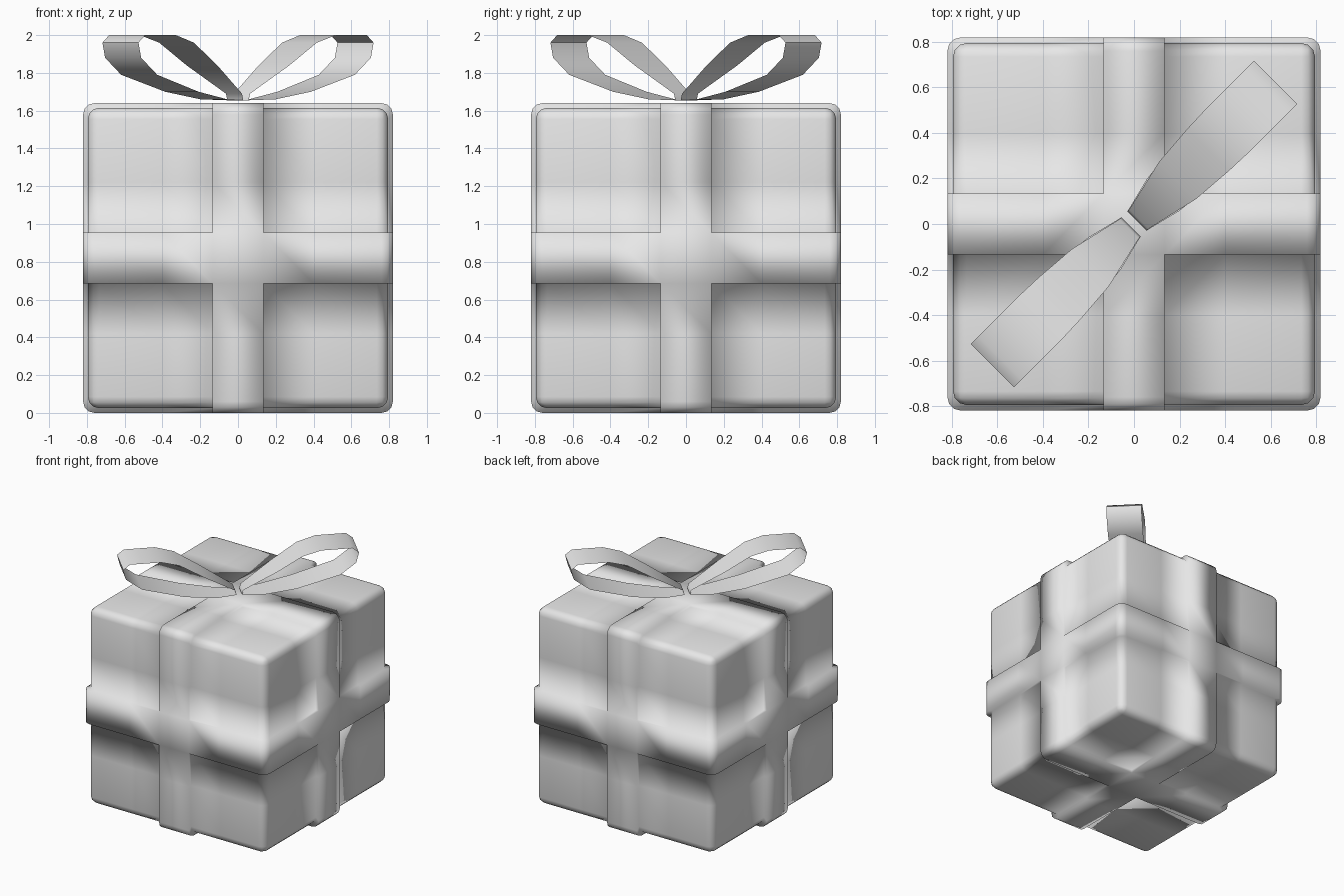
import bpy
import bmesh
import math
from mathutils import Vector

cube = bpy.data.objects.get("Cube")
if cube:
    bpy.data.objects.remove(cube, do_unlink=True)

HALF = 0.795       # half size of the box
RAISE = 0.025      # height of the ribbon above the box
BAND = 0.135       # half width of the ribbon
CENTRE = HALF + RAISE

grey = bpy.data.materials.new("light grey")
grey.use_nodes = True
grey.diffuse_color = (0.8, 0.8, 0.8, 1)
grey.node_tree.nodes["Principled BSDF"].inputs["Base Color"].default_value = (0.8, 0.8, 0.8, 1)


def make_object(name, bm):
    bmesh.ops.recalc_face_normals(bm, faces=bm.faces)
    for face in bm.faces:
        face.smooth = True
    mesh = bpy.data.meshes.new(name)
    bm.to_mesh(mesh)
    bm.free()
    mesh.materials.append(grey)
    obj = bpy.data.objects.new(name, mesh)
    bpy.context.collection.objects.link(obj)
    return obj


# Rounded box with crossing ribbon bands raised from its faces
bm = bmesh.new()
bmesh.ops.create_cube(bm, size=2 * HALF)
bmesh.ops.bevel(bm, geom=bm.edges[:], offset=0.06, segments=3, profile=0.5,
                affect='EDGES')
for axis in range(3):
    for cut in (-0.4, -BAND, BAND, 0.4):
        normal = Vector((0, 0, 0))
        normal[axis] = 1
        bmesh.ops.bisect_plane(bm, geom=bm.verts[:] + bm.edges[:] + bm.faces[:],
                               plane_co=normal * cut, plane_no=normal)
band_faces = [f for f in bm.faces
              if min(abs(c) for c in f.calc_center_median()) < BAND - 0.001]
raised = bmesh.ops.extrude_face_region(bm, geom=band_faces)
for vert in (g for g in raised["geom"] if isinstance(g, bmesh.types.BMVert)):
    for axis in range(3):
        if abs(vert.co[axis]) > HALF - 0.1:
            vert.co[axis] += math.copysign(RAISE, vert.co[axis])
# Remove the covered faces if the extrusion kept them
bmesh.ops.delete(bm, geom=[f for f in band_faces if f.is_valid], context='FACES')
bmesh.ops.translate(bm, verts=bm.verts, vec=(0, 0, CENTRE))
make_object("wrapped_box", bm)

# Bow loops: distance from the middle, height, half width
LOOP = [(0.02, 1.655, 0.06), (0.18, 1.66, 0.10), (0.42, 1.70, 0.125),
        (0.74, 1.79, 0.135), (0.86, 1.88, 0.135), (0.88, 1.96, 0.135),
        (0.83, 2.0, 0.135), (0.60, 2.0, 0.135), (0.46, 1.96, 0.13),
        (0.27, 1.84, 0.115), (0.03, 1.69, 0.06)]


def bow_loop(name, side):
    along = Vector((side, side, 0)).normalized()
    across = Vector((-along.y, along.x, 0))
    bm = bmesh.new()
    rows = [[bm.verts.new(along * d + across * w * s + Vector((0, 0, z)))
             for s in (-1, 1)] for d, z, w in LOOP]
    for a, b in zip(rows, rows[1:] + rows[:1]):
        bm.faces.new((a[0], a[1], b[1], b[0]))
    obj = make_object(name, bm)
    bpy.ops.object.select_all(action='DESELECT')
    obj.select_set(True)
    bpy.context.view_layer.objects.active = obj
    bpy.ops.object.shade_smooth_by_angle(angle=math.radians(50))


bow_loop("left_bow_loop", 1)
bow_loop("right_bow_loop", -1)
